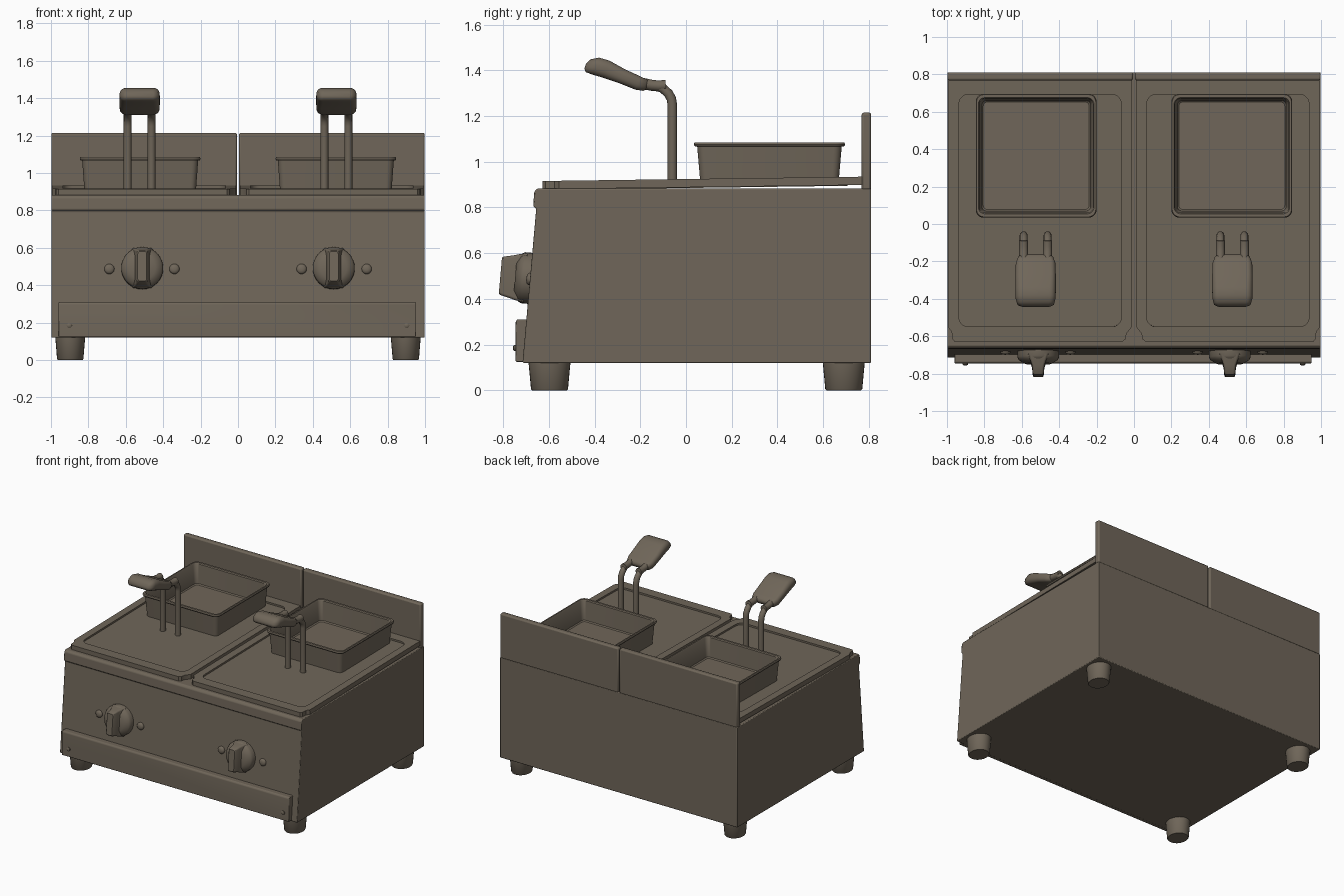
import bpy, bmesh, math
from mathutils import Matrix, Vector

if "Cube" in bpy.data.objects:
    bpy.data.objects.remove(bpy.data.objects["Cube"])

steel = bpy.data.materials.new("brown grey steel")
steel.diffuse_color = (0.16, 0.133, 0.10, 1)
steel.use_nodes = True
steel.node_tree.nodes["Principled BSDF"].inputs["Base Color"].default_value = steel.diffuse_color


def finish(ob, bevel=0.0, angle=35):
    ob.data.materials.clear()
    ob.data.materials.append(steel)
    if bevel:
        m = ob.modifiers.new("bevel", 'BEVEL')
        m.width, m.segments, m.limit_method = bevel, 2, 'ANGLE'
    bpy.ops.object.select_all(action='DESELECT')
    ob.select_set(True)
    bpy.context.view_layer.objects.active = ob
    bpy.ops.object.shade_smooth_by_angle(angle=math.radians(angle))
    return ob


def loft(name, rings, bevel=0.0, mat=None, angle=35):
    """Skin a list of equal-length point rings and cap both ends."""
    bm = bmesh.new()
    loops = [[bm.verts.new(p) for p in ring] for ring in rings]
    n = len(loops[0])
    for a, b in zip(loops, loops[1:]):
        for i in range(n):
            bm.faces.new((a[i], a[(i + 1) % n], b[(i + 1) % n], b[i]))
    bm.faces.new(loops[0])
    bm.faces.new(loops[-1])
    bmesh.ops.recalc_face_normals(bm, faces=bm.faces)
    me = bpy.data.meshes.new(name)
    bm.to_mesh(me)
    bm.free()
    ob = bpy.data.objects.new(name, me)
    bpy.context.collection.objects.link(ob)
    if mat:
        ob.matrix_world = mat
    return finish(ob, bevel, angle)


def rrect(hx, hy, r, cx=0, cy=0, seg=5):
    pts = []
    for k, (sx, sy) in enumerate(((1, 1), (-1, 1), (-1, -1), (1, -1))):
        for i in range(seg + 1):
            a = math.pi / 2 * (k + i / seg)
            pts.append((cx + sx * (hx - r) + r * math.cos(a),
                        cy + sy * (hy - r) + r * math.sin(a)))
    return pts


def at(pts, z):
    return [(x, y, z) for x, y in pts]


def circle(r, z, n=28, sx=1.0, c=(0, 0)):
    return [(c[0] + sx * r * math.cos(2 * math.pi * i / n),
             c[1] + r * math.sin(2 * math.pi * i / n), z) for i in range(n)]


def box(name, x0, x1, y0, y1, z0, z1, bevel=0.006):
    p = [(x0, y0), (x1, y0), (x1, y1), (x0, y1)]
    return loft(name, [at(p, z0), at(p, z1)], bevel)


def tube(name, path, r, n=12):
    """Round rod along a path lying in a plane of constant x."""
    rings = []
    for i, p in enumerate(path):
        t = (Vector(path[min(i + 1, len(path) - 1)]) - Vector(path[max(i - 1, 0)])).normalized()
        u = Vector((1, 0, 0))
        v = t.cross(u)
        rings.append([Vector(p) + r * (math.cos(2 * math.pi * k / n) * u
                                       + math.sin(2 * math.pi * k / n) * v) for k in range(n)])
    return loft(name, rings, angle=50)


def front_frame(x, z):
    """Local z points out of the leaning front panel."""
    y = -0.655 - 0.088 * (0.8 - z)
    return Matrix.Translation((x, y, z)) @ Matrix.Rotation(math.radians(85), 4, 'X')


# Body with leaning front and overhanging top lip
profile = [(-0.715, 0.12), (0.81, 0.12), (0.81, 0.882), (-0.652, 0.882),
           (-0.664, 0.868), (-0.668, 0.805), (-0.655, 0.795)]
loft("body", [[(x, y, z) for y, z in profile] for x in (-0.998, 0.998)], 0.005)

# Lower front strip
strip = [(-0.745, 0.125), (-0.705, 0.125), (-0.695, 0.31), (-0.738, 0.31), (-0.745, 0.3)]
loft("lower_strip", [[(x, y, z) for y, z in strip] for x in (-0.96, 0.95)], 0.004)

for s, side in ((-1, "left"), (1, "right")):
    # Feet
    for y, end in ((-0.597, "front"), (0.69, "back")):
        loft(f"{end}_foot_{side}",
             [circle(r, z, 28, 0.87, (s * 0.897, y))
              for r, z in ((0.076, 0), (0.081, 0.006), (0.092, 0.125))])

    # Strip screw
    loft(f"strip_screw_{side}", [circle(0.014, 0, 14), circle(0.014, 0.009, 14),
                                 circle(0.008, 0.013, 14)],
         mat=Matrix.Translation((s * 0.902, -0.743, 0.185)) @ Matrix.Rotation(math.pi / 2, 4, 'X'))

    # Splashback
    xa, xb = sorted((s * 0.005, s * 0.998))
    box(f"splashback_{side}", xa, xb, 0.768, 0.81, 0.875, 1.215, 0.01)

    # Top frame with rounded opening, slightly raised to the back
    outer = [(0.012, 0.775), (0.992, 0.775), (0.992, -0.555), (0.975, -0.575),
             (0.972, -0.615), (0.96, -0.628), (0.06, -0.628), (0.045, -0.615),
             (0.04, -0.585), (0.012, -0.55)]
    hole = rrect(0.434, 0.621, 0.05, 0.502, 0.072)
    cu = bpy.data.curves.new("frame", 'CURVE')
    cu.dimensions, cu.fill_mode, cu.extrude = '2D', 'BOTH', 0.018
    for pts in (outer, hole):
        sp = cu.splines.new('POLY')
        sp.points.add(len(pts) - 1)
        for q, (x, y) in zip(sp.points, pts):
            q.co = (s * x, y, 0, 1)
        sp.use_cyclic_u = True
    fr = bpy.data.objects.new(f"top_frame_{side}", cu)
    bpy.context.collection.objects.link(fr)
    fr.location = (0, 0, 0.906)
    fr.rotation_euler = (0.0135, 0, 0)
    bpy.ops.object.select_all(action='DESELECT')
    fr.select_set(True)
    bpy.context.view_layer.objects.active = fr
    bpy.ops.object.convert(target='MESH')
    fr = bpy.context.view_layer.objects.active
    bm = bmesh.new()
    bm.from_mesh(fr.data)
    bmesh.ops.remove_doubles(bm, verts=bm.verts, dist=0.0001)
    bmesh.ops.recalc_face_normals(bm, faces=bm.faces)
    bm.to_mesh(fr.data)
    bm.free()
    finish(fr)

    # Recessed floor inside the frame
    fl = rrect(0.45, 0.635, 0.05, s * 0.502, 0.072)
    loft(f"well_floor_{side}", [[(x, y, z + 0.0135 * y) for x, y in fl] for z in (0.885, 0.911)])

    # Open basket with rolled rim
    def ring(hx, hy, r, z):
        return at(rrect(hx, hy, r, s * 0.523, 0.365), z)
    loft(f"basket_{side}", [
        ring(0.298, 0.302, 0.03, 0.905), ring(0.310, 0.316, 0.035, 1.066),
        ring(0.320, 0.328, 0.04, 1.068), ring(0.323, 0.331, 0.042, 1.076),
        ring(0.319, 0.327, 0.04, 1.085), ring(0.309, 0.311, 0.035, 1.085),
        ring(0.304, 0.305, 0.03, 1.078), ring(0.291, 0.295, 0.025, 0.935),
        ring(0.283, 0.287, 0.02, 0.928)])

    # Basket handle rods and sleeves
    cx = s * 0.526
    for k in (-1, 1):
        x = cx + k * 0.064
        tube(f"handle_rod_{side}", [(x, y, z) for y, z in (
            (-0.06, 0.9), (-0.06, 1.25), (-0.064, 1.275), (-0.076, 1.297),
            (-0.1, 1.32), (-0.125, 1.33), (-0.18, 1.335))], 0.021)
        tube(f"handle_sleeve_{side}", [(x, y, z) for y, z in (
            (-0.088, 1.334), (-0.12, 1.331), (-0.15, 1.334), (-0.2, 1.345))], 0.024)

    # Handle grip
    d = Vector((0, -0.93, 0.36))
    up = Vector((0, 0.36, 0.93))
    rings = []
    for y, z, hw, ht in ((-0.440, 1.420, 0.075, 0.012), (-0.428, 1.420, 0.098, 0.030),
                         (-0.395, 1.418, 0.107, 0.040), (-0.350, 1.405, 0.108, 0.040),
                         (-0.280, 1.374, 0.108, 0.033), (-0.210, 1.344, 0.106, 0.031),
                         (-0.178, 1.334, 0.094, 0.026), (-0.165, 1.330, 0.075, 0.012)):
        rings.append([Vector((cx + a, y, z)) + b * up
                      for a, b in rrect(hw, ht, ht * 0.85)])
    loft(f"handle_grip_{side}", rings, angle=60)

    # Control knob: round base and tapered turning bar
    kf = front_frame(s * 0.512, 0.49)
    loft(f"knob_base_{side}", [circle(0.112, -0.01, 32), circle(0.112, 0.03, 32),
                               circle(0.104, 0.045, 32), circle(0.07, 0.065, 32)], mat=kf)
    loft(f"knob_bar_{side}", [at(rrect(hx, hy, 0.012), z) for hx, hy, z in (
        (0.055, 0.108, 0.02), (0.04, 0.100, 0.06), (0.033, 0.094, 0.08),
        (0.029, 0.084, 0.124), (0.024, 0.079, 0.13))], mat=kf)

    # Indicator lamps either side of the knob
    for x in (0.34, 0.688):
        loft(f"indicator_lamp_{side}",
             [circle(0.027, -0.005, 20), circle(0.027, 0.006, 20),
              circle(0.02, 0.013, 20), circle(0.008, 0.016, 20)],
             mat=front_frame(s * x, 0.487), angle=60)
